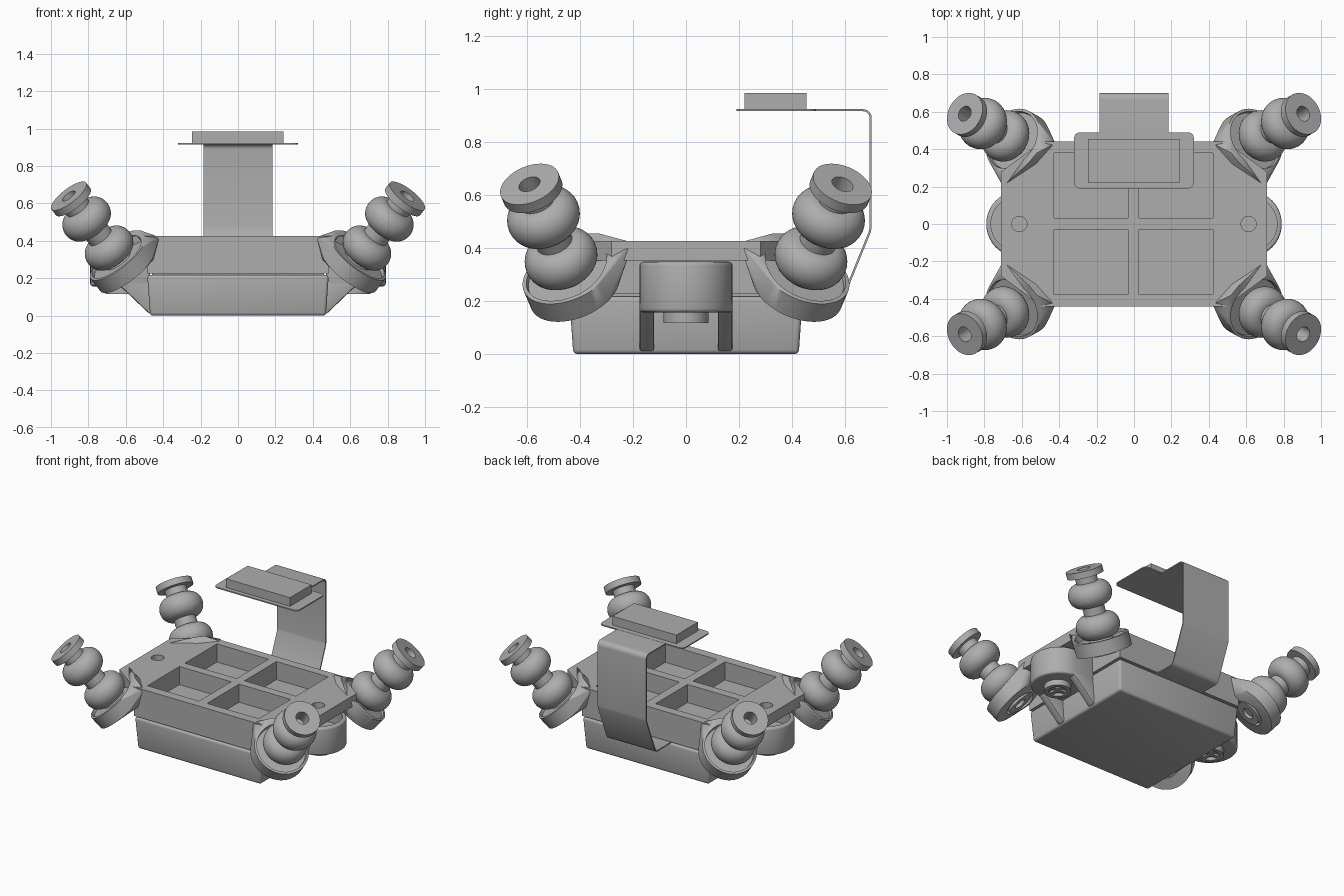
import bpy, bmesh, math
from mathutils import Vector, Matrix

cube = bpy.data.objects.get("Cube")
if cube:
    bpy.data.objects.remove(cube, do_unlink=True)

grey = bpy.data.materials.new("plain grey")
grey.use_nodes = True
colour = (0.42, 0.42, 0.42, 1)
grey.diffuse_color = colour
grey.node_tree.nodes["Principled BSDF"].inputs["Base Color"].default_value = colour


def finish(name, bm):
    bmesh.ops.recalc_face_normals(bm, faces=bm.faces[:])
    mesh = bpy.data.meshes.new(name)
    bm.to_mesh(mesh)
    bm.free()
    mesh.materials.append(grey)
    obj = bpy.data.objects.new(name, mesh)
    bpy.context.collection.objects.link(obj)
    return obj


def select(obj):
    bpy.ops.object.select_all(action='DESELECT')
    obj.select_set(True)
    bpy.context.view_layer.objects.active = obj


def smooth(obj):
    select(obj)
    bpy.ops.object.shade_smooth_by_angle(angle=math.radians(35))


def apply(obj, mod):
    select(obj)
    bpy.ops.object.modifier_apply(modifier=mod.name)


def bevel(obj, width, segments=3):
    mod = obj.modifiers.new("soft edges", 'BEVEL')
    mod.width, mod.segments = width, segments
    apply(obj, mod)
    smooth(obj)


def boolean(obj, other, operation='DIFFERENCE'):
    mod = obj.modifiers.new("cut", 'BOOLEAN')
    mod.operation, mod.object, mod.solver = operation, other, 'EXACT'
    apply(obj, mod)
    bpy.data.objects.remove(other, do_unlink=True)


def mirror(obj, y_too=False):
    mod = obj.modifiers.new("mirror", 'MIRROR')
    mod.use_axis = (True, y_too, False)
    mod.use_mirror_merge = False
    apply(obj, mod)


def prism(name, outline, low, high, axis='z'):
    """Extrude a 2D outline along z, x (outline is y,z) or y (outline is x,z)."""
    place = {'z': lambda a, b, h: (a, b, h), 'x': lambda a, b, h: (h, a, b),
             'y': lambda a, b, h: (a, h, b)}[axis]
    bm = bmesh.new()
    face = bm.faces.new([bm.verts.new(place(a, b, low)) for a, b in outline])
    new = bmesh.ops.extrude_face_region(bm, geom=[face])["geom"]
    shift = Vector(place(0, 0, high - low))
    bmesh.ops.translate(bm, vec=shift, verts=[v for v in new if isinstance(v, bmesh.types.BMVert)])
    return finish(name, bm)


def box(name, x0, x1, y0, y1, z0, z1):
    return prism(name, [(x0, y0), (x1, y0), (x1, y1), (x0, y1)], z0, z1)


def lathe(name, profile, place, steps=48):
    """Spin (radius, height) points around local z."""
    bm = bmesh.new()
    verts = [bm.verts.new((r, 0, h)) for r, h in profile]
    edges = [bm.edges.new(pair) for pair in zip(verts, verts[1:])]
    bmesh.ops.spin(bm, geom=verts + edges, cent=(0, 0, 0), axis=(0, 0, 1),
                   angle=math.tau, steps=steps, use_duplicate=False)
    bmesh.ops.remove_doubles(bm, verts=bm.verts[:], dist=1e-5)
    bm.transform(place)
    return finish(name, bm)


def at(x, y, z):
    return Matrix.Translation((x, y, z))


# Lower tray, tapering slightly to the bottom
bm = bmesh.new()
bmesh.ops.create_cube(bm, size=1)
for v in bm.verts:
    top = v.co.z > 0
    v.co = (math.copysign(0.485 if top else 0.47, v.co.x),
            math.copysign(0.44 if top else 0.425, v.co.y), 0.217 if top else 0)
tray = finish("lower_tray", bm)
bevel(tray, 0.016)
box("tray_joint", -0.46, 0.46, -0.42, 0.42, 0.21, 0.235)

# Upper housing with side wings, four windows and screw holes
housing = box("upper_housing", -0.485, 0.485, -0.44, 0.44, 0.226, 0.425)
quarter = [(0.5, 0.44), (0.56, 0.39), (0.71, 0.28)]
outline = (quarter + [(x, -y) for x, y in reversed(quarter)]
           + [(-x, -y) for x, y in quarter] + [(-x, y) for x, y in reversed(quarter)])
boolean(housing, prism("wings", outline, 0.352, 0.4251), 'UNION')
for x in (-0.23, 0.225):
    for y in (-0.203, 0.205):
        boolean(housing, box("window", x - 0.197, x + 0.197, y - 0.174, y + 0.174, 0.3, 0.6))
for side in (-1, 1):
    boolean(housing, lathe("hole", [(0, 0), (0.041, 0), (0.041, 0.3), (0, 0.3)],
                           at(side * 0.613, 0, 0.3), 24))
smooth(housing)

# Corner mounts: tilted discs blended into the housing
axis = Vector((0.58, 0.32, 0.75)).normalized()
tip = Vector((0.905, 0.59, 0.64))
tilt = axis.to_track_quat('Z', 'Y').to_matrix().to_4x4()
along = Matrix.Translation(tip) @ tilt
bm = bmesh.new()
for height in (-0.535, -0.445):
    bmesh.ops.create_circle(bm, segments=48, radius=0.178, matrix=along @ at(0, 0, height))
for p in ((0.42, 0.43, 0.42), (0.70, 0.2, 0.42), (0.52, 0.38, 0.455), (0.56, 0.33, 0.455),
          (0.45, 0.42, 0.3), (0.62, 0.25, 0.355), (0.45, 0.3, 0.36)):
    bm.verts.new(p)
hull = bmesh.ops.convex_hull(bm, input=bm.verts[:])
bmesh.ops.delete(bm, geom=list({g for g in hull["geom_interior"] + hull["geom_unused"]
                               if isinstance(g, bmesh.types.BMVert)}), context='VERTS')
mount = finish("corner_mounts", bm)
boolean(mount, lathe("seat", [(0, -0.46), (0.16, -0.46), (0.21, -0.15), (0, -0.15)], along))
boolean(mount, lathe("bore", [(0, -0.6), (0.1, -0.6), (0.1, -0.52), (0, -0.52)], along))
mirror(mount, True)
smooth(mount)

# Rubber dampers: two round bulges, a flat head with a bore, and a lower flange


def bulge(centre):
    return [(0.07 + 0.07 * math.cos(a), centre + 0.078 * math.sin(a))
            for a in (math.pi * (i / 16 - 0.5) for i in range(17))]


profile = ([(0, -0.535), (0.04, -0.535), (0.04, -0.555), (0.085, -0.555), (0.085, -0.47)]
           + bulge(-0.372) + bulge(-0.165)
           + [(0.07, -0.042), (0.117, -0.042), (0.117, 0), (0.042, 0), (0.042, -0.1), (0, -0.1)])
damper = lathe("dampers", profile, along)
mirror(damper, True)
smooth(damper)

# Side pods: rounded cups on a pair of sloping ribs
arc = [(0.62 + 0.17 * math.cos(a), 0.175 * math.sin(a))
       for a in (math.pi * (i / 24 - 0.5) for i in range(25))]
pod = prism("side_pods", arc + [(0.47, 0.175), (0.47, -0.175)], 0.157, 0.348)
bevel(pod, 0.014)
boolean(pod, lathe("cavity", [(0, 0.25), (0.145, 0.25), (0.145, 0.5), (0, 0.5)], at(0.62, 0, 0)))
mirror(pod)
smooth(pod)

for name, y0, y1 in (("front_ribs", -0.175, -0.12), ("back_ribs", 0.12, 0.175)):
    rib = prism(name, [(0.44, 0.01), (0.475, 0.01), (0.61, 0.14), (0.645, 0.165),
                       (0.64, 0.2), (0.44, 0.2)], y0, y1, 'y')
    bevel(rib, 0.01, 2)
    mirror(rib)

# Screws under the pods, with a cross in the recess
screw = lathe("pod_screws", [(0, 0.14), (0.058, 0.14), (0.058, 0.117), (0.085, 0.117),
                             (0.085, 0.2), (0, 0.2)], at(0.623, 0, 0), 32)
mirror(screw)
smooth(screw)
for name, dx, dy in (("screw_bars_long", 0.058, 0.013), ("screw_bars_cross", 0.013, 0.058)):
    mirror(box(name, 0.623 - dx, 0.623 + dx, -dy, dy, 0.125, 0.15))

# Bent strap rising behind the housing
turn = [(0.667 + 0.033 * math.cos(a), 0.89 + 0.033 * math.sin(a))
        for a in (math.pi / 2 * i / 6 for i in range(7))]
path = [Vector(p) for p in [(0.42, 0.213), (0.575, 0.21), (0.592, 0.216), (0.604, 0.232),
                            (0.697, 0.46), (0.7, 0.48)] + turn + [(0.46, 0.923)]]
inner = []
for i, p in enumerate(path):
    d = (path[min(i + 1, len(path) - 1)] - path[max(i - 1, 0)]).normalized()
    inner.append(p + Vector((-d.y, d.x)) * 0.008)
smooth(prism("strap", path + inner[::-1], -0.185, 0.185, 'x'))

# Shelf with rounded corners and the block resting on it
corners = [(sx * 0.29 + 0.03 * math.cos(a), 0.34 + sy * 0.12 + 0.03 * math.sin(a))
           for k, (sx, sy) in enumerate(((1, 1), (-1, 1), (-1, -1), (1, -1)))
           for a in (math.pi / 2 * (k + i / 5) for i in range(6))]
smooth(prism("shelf", corners, 0.916, 0.924))
box("shelf_block", -0.245, 0.243, 0.22, 0.455, 0.923, 0.984)
